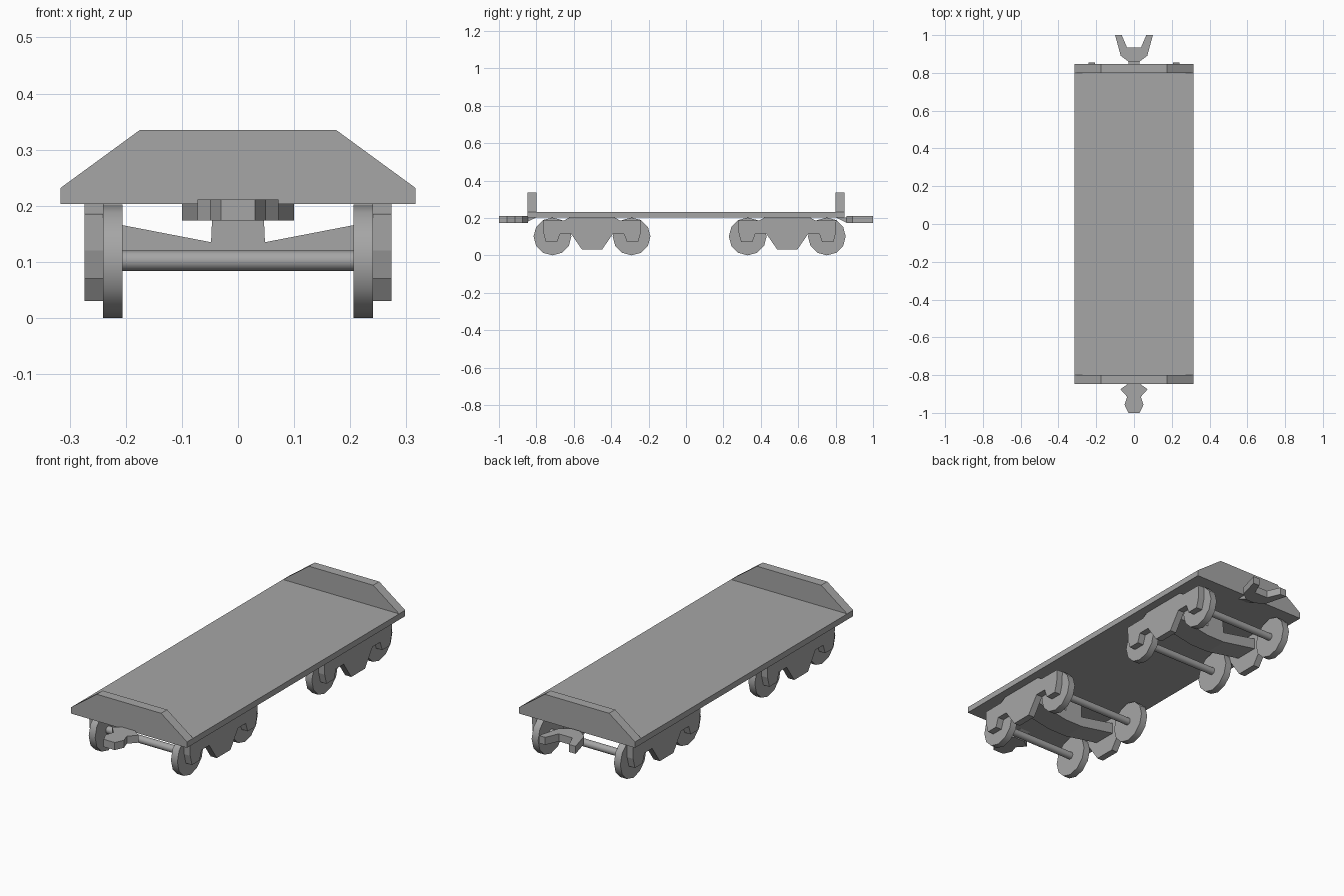
import bpy
import bmesh
import math
from mathutils import Matrix, Vector

cube = bpy.data.objects.get("Cube")
if cube:
    bpy.data.objects.remove(cube)

grey = bpy.data.materials.new("plain grey")
grey.use_nodes = True
colour = (0.38, 0.38, 0.38, 1)
grey.diffuse_color = colour
grey.node_tree.nodes["Principled BSDF"].inputs["Base Color"].default_value = colour


def finish(name, bm):
    bmesh.ops.recalc_face_normals(bm, faces=bm.faces)
    mesh = bpy.data.meshes.new(name)
    bm.to_mesh(mesh)
    bm.free()
    mesh.materials.append(grey)
    obj = bpy.data.objects.new(name, mesh)
    bpy.context.collection.objects.link(obj)
    return obj


def prism(name, profile, axis, lo, hi):
    """Extrude a flat profile along the given axis from lo to hi."""
    def place(a, b):
        return {"x": (lo, a, b), "y": (a, lo, b), "z": (a, b, lo)}[axis]
    bm = bmesh.new()
    face = bm.faces.new([bm.verts.new(place(a, b)) for a, b in profile])
    ext = bmesh.ops.extrude_face_region(bm, geom=[face])
    shift = Vector([hi - lo if axis == k else 0 for k in "xyz"])
    verts = [v for v in ext["geom"] if isinstance(v, bmesh.types.BMVert)]
    bmesh.ops.translate(bm, verts=verts, vec=shift)
    return finish(name, bm)


def mirrored(half):
    """Close a half profile with its reflection in the first coordinate."""
    return half + [(-a, b) for a, b in reversed(half)]


def rod(name, radius, x0, x1, y, z, sides):
    bm = bmesh.new()
    turn = Matrix.Translation(((x0 + x1) / 2, y, z)) @ Matrix.Rotation(math.pi / 2, 4, "Y")
    bmesh.ops.create_cone(bm, cap_ends=True, segments=sides, radius1=radius,
                          radius2=radius, depth=abs(x1 - x0), matrix=turn)
    obj = finish(name, bm)
    bpy.ops.object.select_all(action="DESELECT")
    obj.select_set(True)
    bpy.context.view_layer.objects.active = obj
    bpy.ops.object.shade_smooth_by_angle(angle=math.radians(40))
    return obj


# Flat deck with a sloped-shoulder board at each end
DECK_Z = 0.203
prism("deck", mirrored([(0.316, DECK_Z), (0.316, 0.232)]), "y", -0.8, 0.8)
board = mirrored([(0.316, DECK_Z), (0.316, 0.232), (0.175, 0.335)])
prism("front_board", board, "y", -0.847, -0.8)
prism("back_board", board, "y", 0.8, 0.847)

# Bogies
frame_half = [(0.053, 0.03), (0.112, 0.115), (0.171, 0.115), (0.187, 0.07),
              (0.246, 0.07), (0.26, 0.12), (0.262, 0.185), (0.15, 0.186), (0.12, DECK_Z)]
bolster_half = [(0.05, 0.084), (0.24, 0.118), (0.24, 0.172), (0.048, 0.135), (0.045, DECK_Z)]
for end, centre in (("front", -0.5025), ("back", 0.5415)):
    prism(end + "_bolster", mirrored(bolster_half), "y", centre - 0.06, centre + 0.06)
    for side, s in (("left", 1), ("right", -1)):
        outline = [(centre + a, b) for a, b in mirrored(frame_half)]
        prism(f"{end}_{side}_side_frame", outline, "x", s * 0.24, s * 0.274)
    for pos, offset in (("outer", -0.2115), ("inner", 0.2115)):
        y = centre + offset * (1 if end == "front" else -1)
        rod(f"{end}_{pos}_axle", 0.018, -0.21, 0.21, y, 0.102, 16)
        for side, s in (("left", 1), ("right", -1)):
            rod(f"{end}_{pos}_{side}_wheel", 0.101, s * 0.206, s * 0.241, y, 0.101, 12)

# Couplers: a knuckle at the front, a fork at the back
knuckle = mirrored([(0.03, -1.0), (0.05, -0.957), (0.036, -0.915), (0.072, -0.875), (0.03, -0.845)])
prism("front_coupler", knuckle, "z", 0.174, 0.211)
fork = mirrored([(0.037, 0.935), (0.065, 1.0), (0.1, 1.0), (0.07, 0.89), (0.025, 0.857)])
prism("back_coupler", fork, "z", 0.174, 0.211)

# Wedge brackets that hang the couplers under the deck
for end, s in (("front", -1), ("back", 1)):
    wedge = [(s * 0.8, DECK_Z), (s * 0.86, 0.174), (s * 0.88, 0.174), (s * 0.88, DECK_Z)]
    prism(end + "_coupler_bracket", wedge, "x", -0.028, 0.028)
